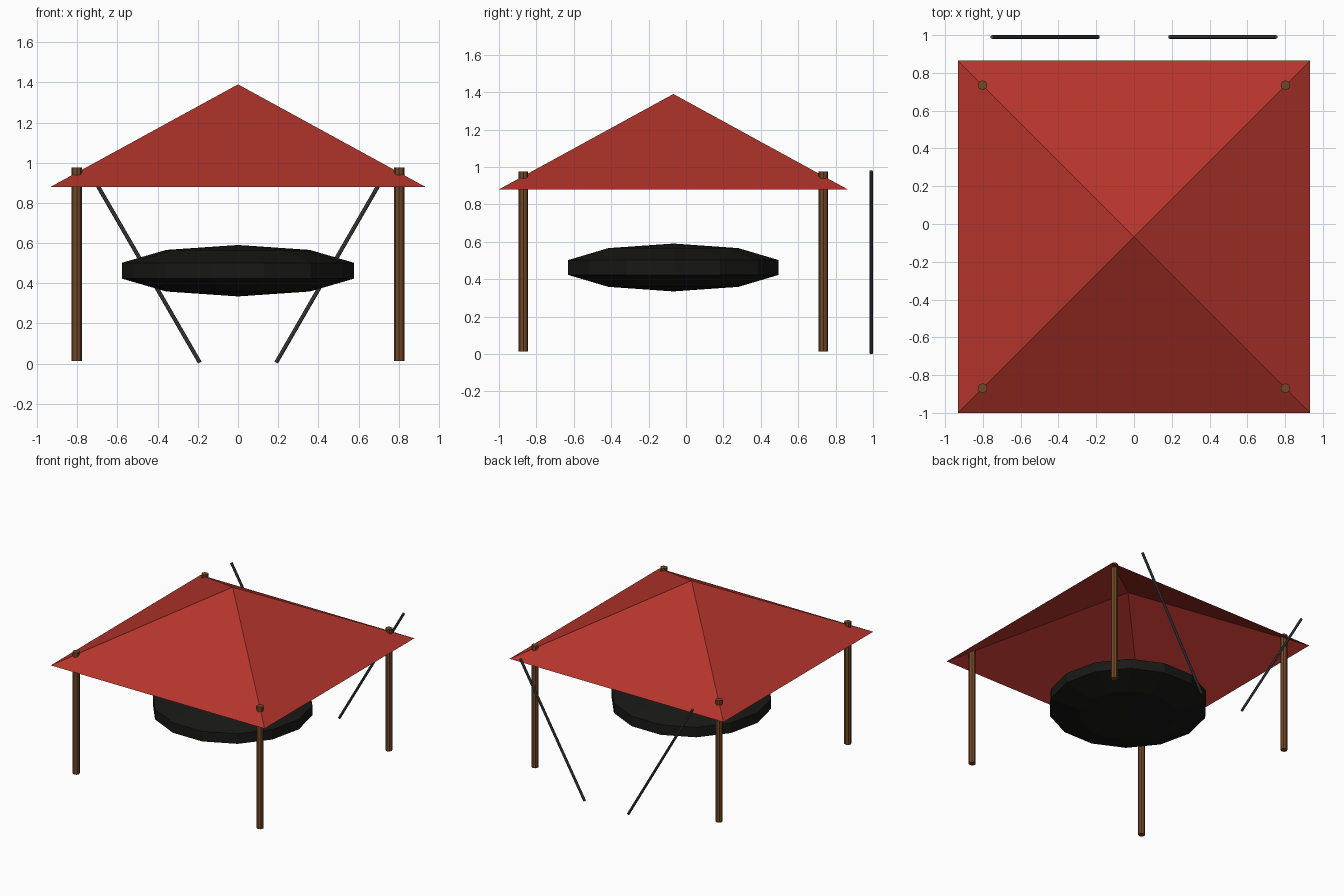
import bpy
from math import radians, sqrt, cos, sin
from mathutils import Vector

if "Cube" in bpy.data.objects:
    bpy.data.objects.remove(bpy.data.objects["Cube"])

CY = -0.0675  # shelter centre in y


def material(name, r, g, b):
    m = bpy.data.materials.new(name)
    m.diffuse_color = (r, g, b, 1)
    m.use_nodes = True
    m.node_tree.nodes["Principled BSDF"].inputs["Base Color"].default_value = m.diffuse_color
    return m


RED = material("red_canvas", 0.46, 0.035, 0.025)
BROWN = material("brown_wood", 0.17, 0.065, 0.02)
BLACK = material("black_rubber", 0.009, 0.009, 0.008)
GREY = material("dark_metal", 0.065, 0.065, 0.07)


def finish(name, mat):
    ob = bpy.context.object
    ob.name = name
    ob.data.materials.append(mat)
    return ob


def rod(name, a, b, radius, sides, mat):
    a, b = Vector(a), Vector(b)
    d = b - a
    bpy.ops.mesh.primitive_cylinder_add(
        vertices=sides, radius=radius, depth=d.length, location=(a + b) / 2,
        rotation=d.to_track_quat('Z', 'Y').to_euler())
    return finish(name, mat)


# Open-bottomed pyramid canopy
bpy.ops.mesh.primitive_cone_add(
    vertices=4, radius1=0.9325 * sqrt(2), radius2=0, depth=0.51,
    end_fill_type='NOTHING', location=(0, CY, 1.135), rotation=(0, 0, radians(45)))
finish("canopy", RED)

# Flattened faceted disc under the canopy
bpy.ops.mesh.primitive_uv_sphere_add(
    segments=14, ring_count=5, radius=1, location=(0, CY, 0.4625),
    rotation=(0, 0, radians(90)))
finish("disc", BLACK).scale = (0.607, 0.607, 0.128)

for sx, side in ((-1, "left"), (1, "right")):
    # Corner posts poking through the canopy
    for sy, end in ((-1, "front"), (1, "back")):
        x, y = sx * 0.802, CY + sy * 0.802
        rod(f"{end}_{side}_post", (x, y, 0.014), (x, y, 0.975), 0.026, 8, BROWN)
    # Slanted rods behind, leaning outwards by 30 degrees
    length, tilt = 1.123, radians(30)
    rod(f"{side}_slanted_rod", (sx * 0.19, 0.99, 0.005),
        (sx * (0.19 + length * sin(tilt)), 0.99, 0.005 + length * cos(tilt)),
        0.01, 8, GREY)
